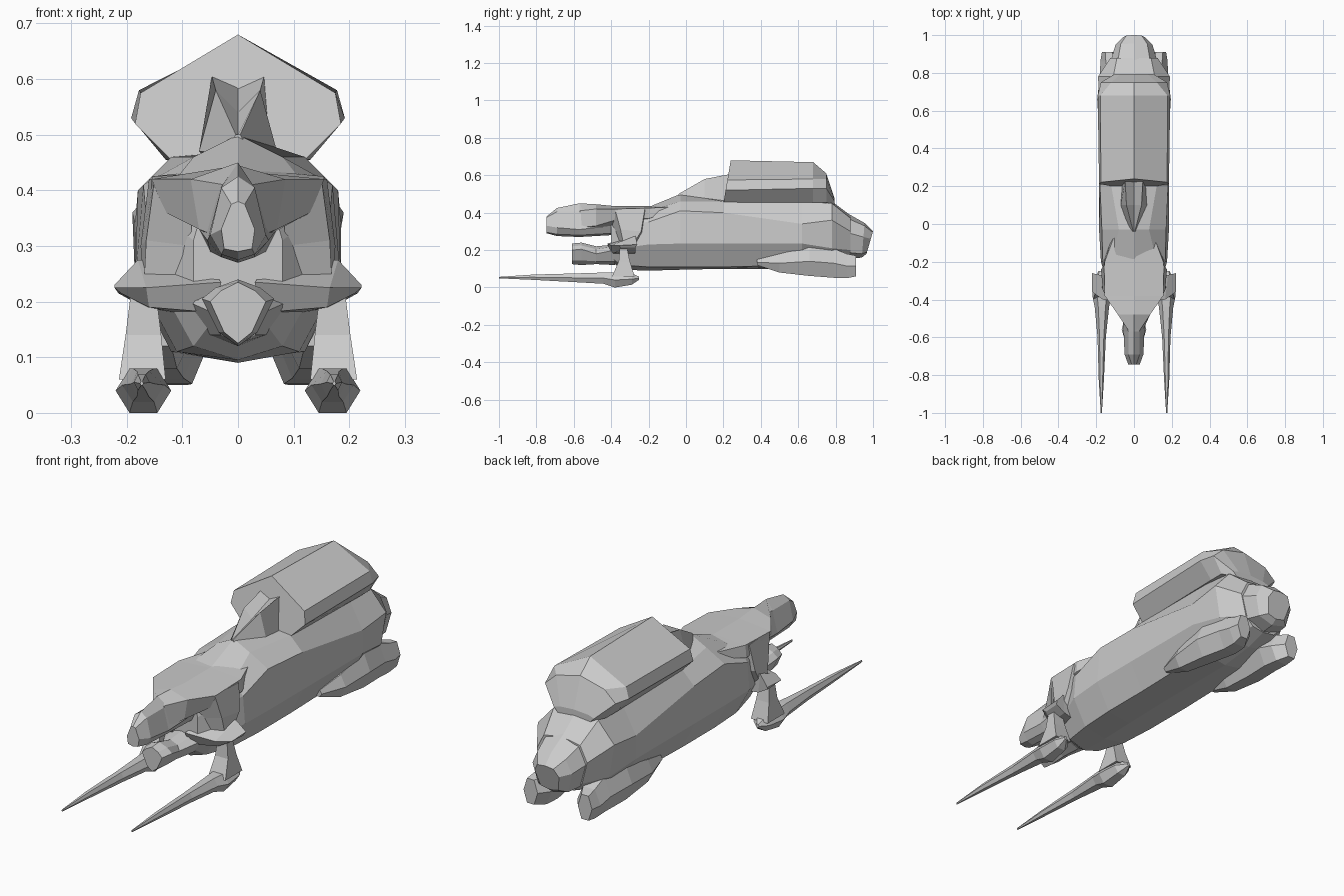
import bpy, bmesh


def loft(name, rings, pair=False):
    """Skin closed rings of 3D points; optionally mirror to the other side."""
    bm = bmesh.new()
    vs = [[bm.verts.new(p) for p in r] for r in rings]
    n = len(vs[0])
    for a, b in zip(vs, vs[1:]):
        for i in range(n):
            j = (i + 1) % n
            bm.faces.new((a[i], a[j], b[j], b[i]))
    bm.faces.new(vs[0])
    bm.faces.new(vs[-1])
    bmesh.ops.remove_doubles(bm, verts=bm.verts, dist=0.0005)
    bmesh.ops.recalc_face_normals(bm, faces=bm.faces)
    me = bpy.data.meshes.new(name)
    bm.to_mesh(me)
    bm.free()
    ob = bpy.data.objects.new(name, me)
    bpy.context.collection.objects.link(ob)
    if pair:
        mod = ob.modifiers.new("mirror", 'MIRROR')
        mod.use_mirror_merge = False
    return ob


def sym(stations):
    """Stations (y, slope, half profile top to bottom) into symmetric rings."""
    rings = []
    for y, s, half in stations:
        z0 = half[-1][1]
        right = [(x, y + s * (z - z0), z) for x, z in half]
        left = [(-x, yy, z) for x, yy, z in reversed(right[1:-1])]
        rings.append(right + left)
    return rings


def hexes(stations):
    """Stations (y, x, z, half width, half height) into hexagonal rings."""
    shape = [(-.5, 1), (.5, 1), (1, 0), (.5, -1), (-.5, -1), (-1, 0)]
    return [[(x + a * w, y, z + b * h) for a, b in shape]
            for y, x, z, w, h in stations]


# long trunk narrowing at the rump
loft("body", sym([
    (-.40, 0, [(0, .40), (.06, .38), (.08, .31), (.08, .23), (.05, .16), (0, .14)]),
    (-.34, 0, [(0, .42), (.10, .41), (.12, .34), (.13, .21), (.08, .12), (0, .095)]),
    (-.20, 0, [(0, .43), (.12, .41), (.165, .35), (.175, .23), (.11, .11), (0, .09)]),
    (-.03, 0, [(0, .50), (.08, .46), (.17, .41), (.185, .235), (.12, .11), (0, .095)]),
    (.20, 0, [(0, .47), (.12, .46), (.18, .40), (.185, .235), (.12, .11), (0, .10)]),
    (.62, 0, [(0, .47), (.12, .46), (.185, .34), (.185, .235), (.12, .12), (0, .10)]),
    (.78, 0, [(0, .46), (.11, .45), (.19, .36), (.165, .21), (.09, .14), (0, .12)]),
    (.88, 0, [(0, .385), (.09, .37), (.125, .30), (.10, .20), (.06, .16), (0, .15)]),
]))
# blunt faceted tail
loft("tail", sym([
    (.84, 0, [(0, .41), (.09, .38), (.13, .30), (.10, .19), (0, .15)]),
    (.94, .08, [(0, .345), (.07, .33), (.098, .27), (.075, .18), (0, .16)]),
    (.965, .29, [(0, .30), (.04, .295), (.06, .26), (.045, .19), (0, .18)]),
]))

# pitched pack on the back, sides undercut below the eaves
loft("back_pack", sym([
    (.20, .17, [(0, .68), (.175, .575), (.185, .52), (.12, .455), (0, .45)]),
    (.68, 0, [(0, .67), (.178, .58), (.192, .53), (.13, .455), (0, .45)]),
    (.75, 0, [(0, .61), (.12, .58), (.175, .53), (.13, .455), (0, .45)]),
    (.795, 0, [(0, .475), (.07, .47), (.10, .46), (.08, .44), (0, .43)]),
]))

# upright-sided ridge in front of the pack, notched along its middle
loft("pack_fin", sym([
    (-.04, 0, [(0, .50), (.004, .50), (.02, .47), (0, .45)]),
    (.10, 0, [(0, .54), (.04, .58), (.07, .47), (0, .45)]),
    (.23, 0, [(0, .585), (.047, .605), (.06, .46), (0, .45)]),
]))

# head: broad hood tapering into a drooping snout
loft("hood", sym([
    (-.02, 0, [(0, .44), (.03, .435), (.04, .43), (0, .42)]),
    (-.08, 0, [(0, .44), (.11, .43), (.12, .40), (0, .37)]),
    (-.20, 0, [(0, .435), (.155, .425), (.16, .37), (0, .33)]),
    (-.38, 0, [(0, .435), (.155, .42), (.13, .36), (0, .30)]),
    (-.48, 0, [(0, .445), (.085, .42), (.07, .33), (0, .29)]),
    (-.57, 0, [(0, .45), (.025, .41), (.045, .32), (0, .29)]),
]))
loft("snout", sym([
    (-.40, 0, [(0, .42), (.05, .40), (.07, .33), (.05, .29), (0, .28)]),
    (-.57, 0, [(0, .45), (.03, .405), (.055, .31), (.03, .28), (0, .27)]),
    (-.69, 0, [(0, .425), (.03, .405), (.05, .32), (.03, .285), (0, .275)]),
    (-.745, 0, [(0, .38), (.012, .375), (.03, .33), (.025, .295), (0, .29)]),
]))

# pointed cheek plates hanging from the hood
loft("cheek_plate", [
    [(.15, -.38, .42), (.16, -.22, .42), (.08, -.22, .40), (.08, -.42, .40)],
    [(.165, -.35, .31), (.175, -.24, .30), (.09, -.22, .28), (.085, -.38, .30)],
    [(.17, -.33, .215), (.17, -.29, .22), (.12, -.27, .21), (.13, -.34, .205)],
], pair=True)

# lower jaw
loft("lower_jaw", sym([
    (-.38, 0, [(0, .23), (.05, .22), (.09, .20), (.05, .14), (0, .12)]),
    (-.48, 0, [(0, .22), (.035, .205), (.045, .18), (.03, .14), (0, .125)]),
    (-.56, 0, [(0, .24), (.04, .225), (.065, .205), (.035, .145), (0, .12)]),
    (-.61, 0, [(0, .235), (.03, .22), (.05, .20), (.025, .145), (0, .125)]),
]))

# front limbs: spiked shoulder, upright forearm, long blade
loft("shoulder", [
    [(.03, -.42, .235), (.06, -.28, .27), (.06, -.28, .17), (.04, -.40, .18)],
    [(.165, -.40, .225), (.18, -.27, .275), (.17, -.27, .19), (.16, -.37, .19)],
    [(.222, -.36, .225), (.222, -.26, .23), (.215, -.27, .215), (.21, -.35, .215)],
], pair=True)
loft("forearm", [
    [(x - w, y - d, z), (x + w, y - d, z), (x + w, y + d, z), (x - w, y + d, z)]
    for x, y, z, w, d in [(.17, -.335, .22, .022, .018),
                          (.17, -.33, .14, .032, .03),
                          (.172, -.335, .06, .042, .06)]
], pair=True)
loft("blade", hexes([
    (-.25, .18, .05, .008, .008), (-.29, .172, .045, .04, .03),
    (-.38, .17, .04, .05, .04), (-.44, .17, .05, .038, .03),
    (-.60, .171, .052, .022, .023), (-.82, .173, .055, .014, .014),
    (-1.0, .173, .053, .003, .004),
]), pair=True)

# folded rear legs tucked against the rump
loft("rear_leg", hexes([
    (.38, .13, .135, .02, .015), (.50, .135, .13, .05, .05),
    (.66, .13, .14, .065, .078), (.79, .115, .13, .065, .078),
    (.86, .12, .115, .058, .065), (.91, .135, .115, .035, .055),
]), pair=True)
